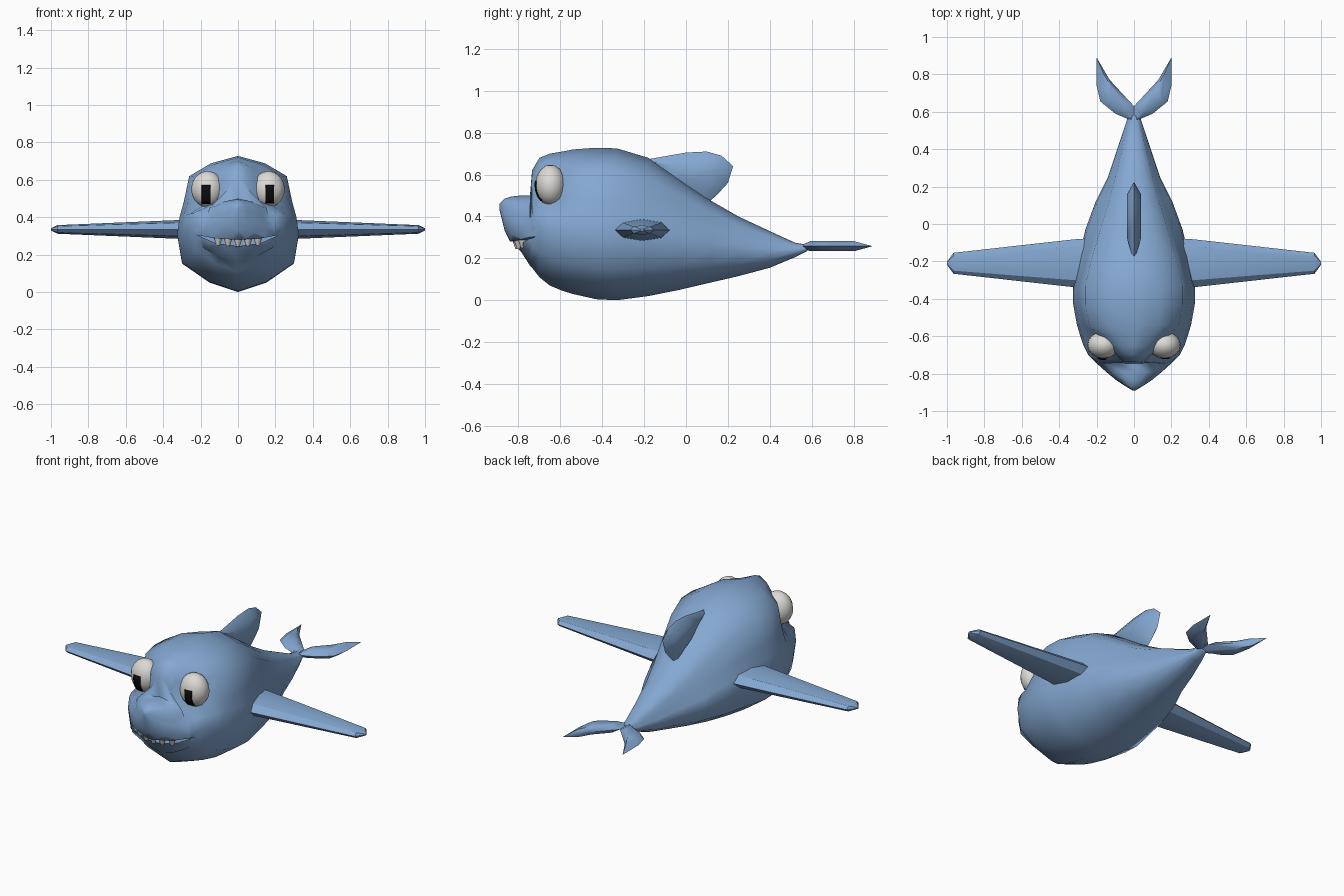
import bpy, bmesh
from math import sqrt, cos, sin, pi
from mathutils import Vector

cube = bpy.data.objects.get("Cube")
if cube:
    bpy.data.objects.remove(cube)


def material(name, rgb):
    m = bpy.data.materials.new(name)
    m.use_nodes = True
    m.diffuse_color = (*rgb, 1)
    bsdf = next(n for n in m.node_tree.nodes if n.type == 'BSDF_PRINCIPLED')
    bsdf.inputs["Base Color"].default_value = (*rgb, 1)
    return m


BLUE = material("sea blue", (0.23, 0.39, 0.64))
WHITE = material("eye white", (0.72, 0.70, 0.67))
BLACK = material("pupil black", (0.004, 0.004, 0.004))


def activate(obj):
    bpy.ops.object.select_all(action='DESELECT')
    obj.select_set(True)
    bpy.context.view_layer.objects.active = obj


def finish(name, bm, mat, angle=None):
    """Turn a bmesh into a named object, smooth below the given angle."""
    bmesh.ops.recalc_face_normals(bm, faces=bm.faces)
    mesh = bpy.data.meshes.new(name)
    bm.to_mesh(mesh)
    bm.free()
    mesh.materials.append(mat)
    obj = bpy.data.objects.new(name, mesh)
    bpy.context.collection.objects.link(obj)
    if angle:
        activate(obj)
        bpy.ops.object.shade_smooth_by_angle(angle=angle)
    return obj


def loft(bm, rings):
    """Skin closed rings of equal length and cap both ends."""
    rows = [[bm.verts.new(p) for p in ring] for ring in rings]
    n = len(rows[0])
    for a, b in zip(rows, rows[1:]):
        for i in range(n):
            j = (i + 1) % n
            bm.faces.new((a[i], a[j], b[j], b[i]))
    bm.faces.new(rows[0])
    bm.faces.new(rows[-1])


def blade(name, outline, thickness, place, inset=0.55):
    """Fin from a flat outline that swells on both sides to an inset face."""
    cx = sum(p[0] for p in outline) / len(outline)
    cy = sum(p[1] for p in outline) / len(outline)

    def ring(k, h):
        return [place(cx + (u - cx) * k, cy + (v - cy) * k, h) for u, v in outline]
    bm = bmesh.new()
    loft(bm, [ring(inset, -thickness), ring(1, 0), ring(inset, thickness)])
    return finish(name, bm, BLUE, pi / 3)


# Body: stations of y, bottom, top, lower half width, upper half width
STATIONS = [
    (-.89, .43, .46, .008, .005), (-.865, .33, .485, .05, .045),
    (-.835, .27, .495, .095, .08), (-.79, .235, .5, .15, .13),
    (-.745, .165, .5, .2, .17), (-.735, .155, .62, .21, .06),
    (-.7, .11, .68, .245, .1), (-.65, .07, .7, .27, .15),
    (-.59, .045, .71, .29, .215), (-.54, .03, .72, .305, .265),
    (-.43, .005, .728, .325, .29), (-.33, 0, .725, .325, .29),
    (-.18, .02, .68, .295, .25), (-.03, .05, .58, .26, .2),
    (.12, .085, .475, .205, .15), (.25, .115, .4, .14, .11),
    (.4, .155, .33, .09, .07), (.52, .205, .275, .05, .04),
    (.58, .235, .265, .03, .025)]


def body_ring(y, bottom, top, low, up):
    half = [(0, 0), (.47 * low, .07), (.92 * low, .21), (low, .42),
            (.96 * low, .55), (up, .66), (.9 * up, .85), (.5 * up, .945), (0, 1)]
    half = [(x, bottom + t * (top - bottom)) for x, t in half]
    return [(x, y, z) for x, z in half] + [(-x, y, z) for x, z in half[-2:0:-1]]


bm = bmesh.new()
loft(bm, [body_ring(*s) for s in STATIONS])
body = finish("body", bm, BLUE)

# Mouth: crescent slot cut into the snout
smile = [(-.22, .305), (-.12, .287), (0, .28), (.12, .287), (.22, .305),
         (.12, .262), (0, .245), (-.12, .262)]
bm = bmesh.new()
loft(bm, [[(x, y, z) for x, z in smile] for y in (-.95, -.68)])
cutter = finish("mouth_cutter", bm, BLUE)
cutter.hide_render = True
activate(body)
cut = body.modifiers.new("mouth", 'BOOLEAN')
cut.operation = 'DIFFERENCE'
cut.object = cutter
bpy.ops.object.modifier_apply(modifier=cut.name)
bpy.data.objects.remove(cutter)
activate(body)
bpy.ops.object.shade_smooth_by_angle(angle=pi * .38)

# Teeth: short row of blunt cones along the upper lip
for i in range(5):
    x = (i - 2) * .053
    bm = bmesh.new()
    bmesh.ops.create_cone(bm, cap_ends=True, segments=8, radius1=.009,
                          radius2=.024, depth=.042)
    bmesh.ops.translate(bm, verts=bm.verts, vec=(x, -.805 + 2.3 * x * x, .265 + .5 * x * x))
    finish(f"tooth_{i + 1}", bm, WHITE, pi / 4)

# Dorsal fin
dorsal = [(-.2, .67), (0, .705), (.1, .71), (.17, .69), (.225, .64),
          (.2, .56), (.15, .505), (.1, .46), (-.05, .54)]
blade("dorsal_fin", dorsal, .038, lambda u, v, h: (h, u, v))

# Paired parts
EYE = Vector((.163, -.647, .55))
RADII = Vector((.087, .073, .097))
fluke = [(0, .54), (.03, .56), (.1, .59), (.18, .655), (.2, .74),
         (.2, .89), (.13, .77), (0, .63)]
for side, s in (("left", 1), ("right", -1)):
    # Pectoral fin: x, half chord, half thickness, tapering to a blunt tip
    bm = bmesh.new()
    rings = []
    for x, chord, thick in ((.2, .136, .055), (.32, .128, .05),
                            (.965, .056, .023), (1, .008, .006)):
        rings.append([(s * x, -.21 + chord * cos(k * pi / 4),
                       .335 + thick * sin(k * pi / 4)) for k in range(8)])
    loft(bm, rings)
    finish(f"{side}_pectoral_fin", bm, BLUE, pi / 6)

    # Tail fluke
    blade(f"{side}_tail_fluke", fluke, .024,
          lambda u, v, h: (s * u, v, .258 + h), inset=.6)

    # Eyeball
    bm = bmesh.new()
    bmesh.ops.create_uvsphere(bm, u_segments=16, v_segments=10, radius=1)
    for v in bm.verts:
        v.co = Vector((s * EYE.x, EYE.y, EYE.z)) + v.co * RADII
    finish(f"{side}_eye", bm, WHITE, pi / 3)

    # Pupil: thin patch that follows the eyeball
    bm = bmesh.new()
    bmesh.ops.create_grid(bm, x_segments=4, y_segments=6, size=1)
    for v in bm.verts:
        dx, dz = .007 + v.co.x * .023, -.027 + v.co.y * .049
        depth = sqrt(1 - (dx / RADII.x) ** 2 - (dz / RADII.z) ** 2)
        v.co = (s * (EYE.x + dx), EYE.y - RADII.y * depth - .003, EYE.z + dz)
    pupil = finish(f"{side}_pupil", bm, BLACK, pi / 3)
    pupil.modifiers.new("thickness", 'SOLIDIFY').thickness = .004
